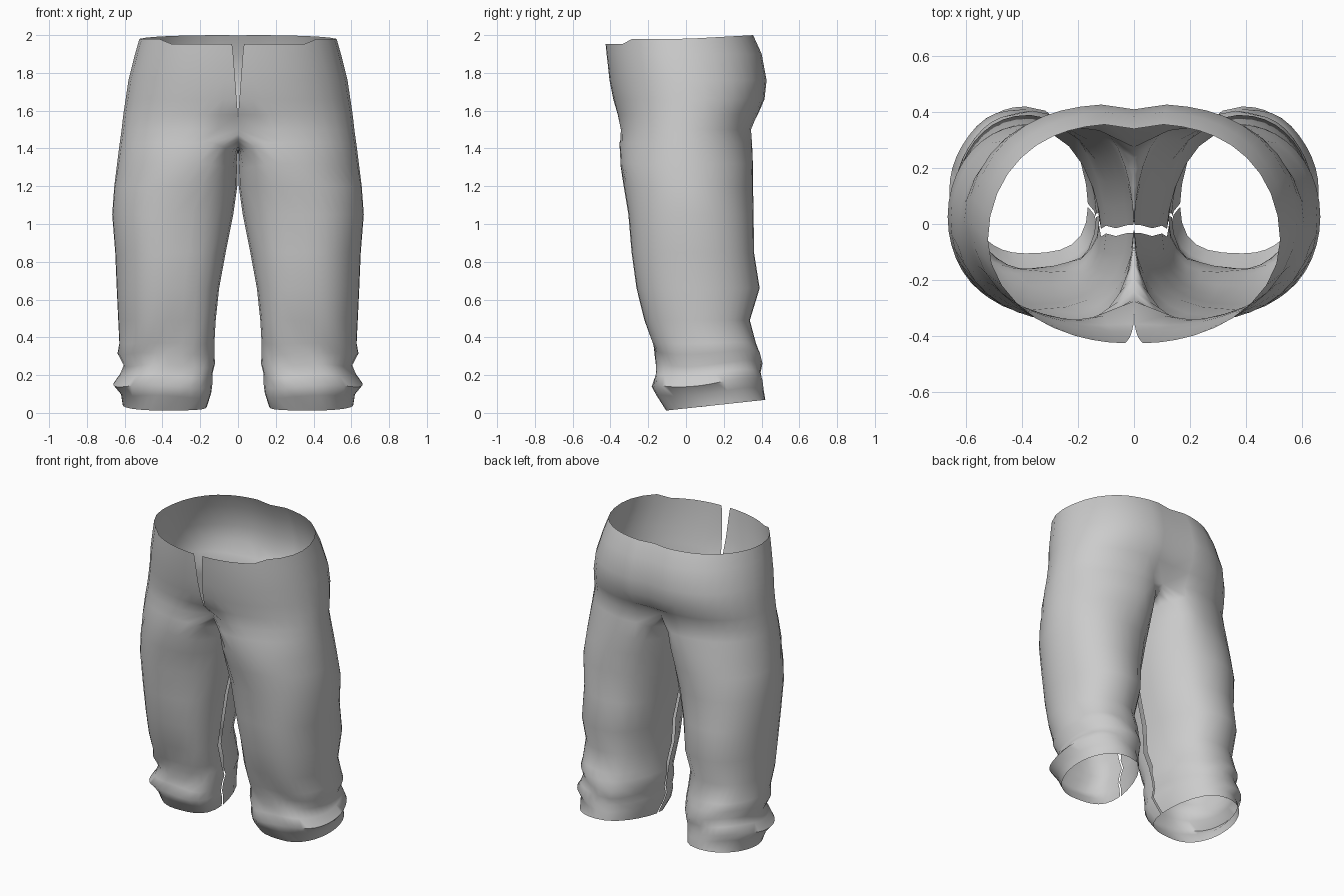
import bpy, bmesh, math

if "Cube" in bpy.data.objects:
    bpy.data.objects.remove(bpy.data.objects["Cube"])

# height, outer x, inner x, front y, back y
ROWS = [
    (1.98, .522, 0, -.425, .36), (1.90, .545, 0, -.42, .405), (1.76, .58, 0, -.405, .43),
    (1.66, .595, 0, -.385, .418), (1.58, .607, 0, -.368, .385), (1.50, .616, 0, -.354, .352),
    (1.43, .626, .002, -.355, .352), (1.32, .64, .002, -.348, .354), (1.20, .655, .004, -.33, .355),
    (1.05, .666, .025, -.305, .358), (.85, .65, .065, -.288, .36), (.66, .642, .10, -.262, .39),
    (.49, .634, .118, -.22, .338), (.37, .628, .125, -.18, .375), (.32, .638, .125, -.165, .39),
    (.26, .605, .122, -.155, .40), (.21, .625, .135, -.165, .40), (.16, .66, .135, -.18, .405),
    (.11, .62, .142, -.15, .405), (.04, .61, .165, -.105, .42),
]
CROTCH = 1.50
OUT, INN = 20, 6          # outer segments, segments on each half of the inner leg


def ramp(z, z0, v0, z1, v1):
    """Value going from v0 at height z0 to v1 at height z1, clamped."""
    t = max(0, min(1, (z - z0) / (z1 - z0)))
    return v0 + (v1 - v0) * t


def ring(z, xo, xi, yf, yb):
    """Points from front centre round the outside to the back, then along the inner leg."""
    yc, ry = (yf + yb) / 2, (yb - yf) / 2
    below = CROTCH - z
    xm = (xo + xi) / 2 * min(1, math.sqrt(max(0, below) / .42))
    cuff = max(0, 1 - z / .4)
    # roundness of the front and the back of the outer curve
    p_front = ramp(z, 1.5, .74, 1.95, 1.04) if z > 1.45 else .85
    p_back = .68 if z > 1.45 else ramp(z, 1.2, .88, 1.45, .8)
    steps = [i / OUT for i in range(OUT + 1)]
    angles = [(math.pi * (u - .4 * math.sin(2 * math.pi * u) / (2 * math.pi)
               * (1 if z > 1.2 else 0)), 0) for u in steps]
    if below > -.001:
        half = [math.pi + math.pi * i / (2 * INN) for i in range(1, 2 * INN)]
        angles += [(a, 1 if i == INN - 1 else 0) for i, a in enumerate(half[:INN])]
        angles += [(a, -1 if i == 0 else 0) for i, a in enumerate(half[INN - 1:])]
    pts = []
    for i, (a, side) in enumerate(angles):
        s, c = math.sin(a), math.cos(a)
        y, h = yc - ry * c, z
        if i <= OUT:
            x = xm + (xo - xm) * abs(s) ** (p_front if c > 0 else p_back)
            # waist leans forward
            y -= .025 * s * ramp(z, 1.6, 0, 1.9, 1)
        else:
            x = xm - (xm - xi) * abs(s) ** .85
            # inseam sits forward of the middle of the leg
            y += s * s * ramp(z, .6, -.09, 1.4, -.01)
        if i == OUT and xm == 0:
            x = 0
        # crotch and seat pulled in towards the centre seam
        near = math.exp(-(x / .1) ** 2)
        y *= 1 - .24 * near * math.exp(-((z - 1.48) / .07) ** 2)
        if z > 1.6 and y > 0:
            y -= .02 * math.exp(-(x / .05) ** 2)
        # crotch saddle
        if s < 0 and below < .25:
            h -= .10 * abs(s) * max(0, 1 - below / .25)
        # waist rim lower at the front
        if z > 1.95:
            h = 1.953 if y < -.33 else 1.98 + .02 * max(0, y) / .36
        # open fly
        if i == 0 and z > 1.56:
            x = .03 * (z - 1.56) / .4
        # gathered cuff: tilted hem with uneven folds
        if cuff:
            h += cuff * .12 * (y - .15)
            if z > .1:
                h += .012 * math.sin(3 * a + 1) * math.sin(math.pi * z / .4)
                y += .006 * math.sin(5 * a + 40 * z)
        # narrow open inseam
        y += side * (.014 if z > .35 else .006)
        pts.append((x, y, max(h, .004)))
    return pts


bm = bmesh.new()
rings = [[bm.verts.new(p) for p in ring(*r)] for r in ROWS]
for up, lo in zip(rings, rings[1:]):
    n = len(up)
    for i in range(n):
        j = (i + 1) % len(lo)
        if i == OUT + INN:                    # the inseam stays open
            continue
        if n == OUT + 1 and i == OUT:         # torso rows stay open at the centre
            continue
        bm.faces.new((up[i], lo[i], lo[j], up[j]))
bmesh.ops.recalc_face_normals(bm, faces=bm.faces)
# outward normals on the outer leg
side = max(bm.faces, key=lambda f: f.calc_center_median().x)
if side.normal.x < 0:
    bmesh.ops.reverse_faces(bm, faces=bm.faces)
mesh = bpy.data.meshes.new("trousers")
bm.to_mesh(mesh)
bm.free()

trousers = bpy.data.objects.new("trousers", mesh)
bpy.context.collection.objects.link(trousers)
cloth = bpy.data.materials.new("grey cloth")
cloth.diffuse_color = (.6, .6, .6, 1)
cloth.use_nodes = True
cloth.node_tree.nodes["Principled BSDF"].inputs["Base Color"].default_value = cloth.diffuse_color
mesh.materials.append(cloth)

mirror = trousers.modifiers.new("mirror", 'MIRROR')
mirror.use_clip = True
mirror.merge_threshold = .0008

bpy.context.view_layer.objects.active = trousers
trousers.select_set(True)
bpy.ops.object.shade_smooth_by_angle(angle=math.radians(65))
